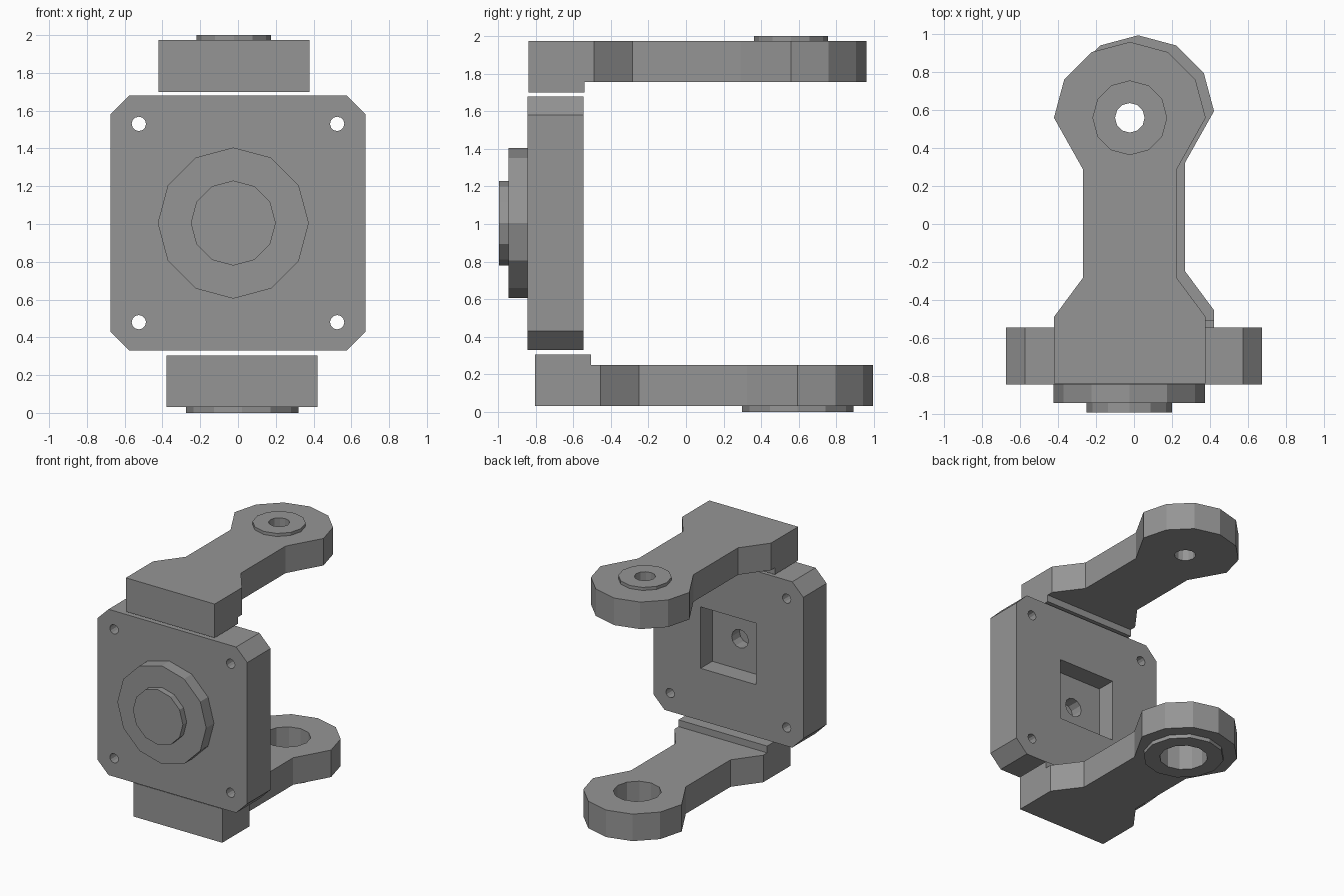
import bpy, bmesh
from math import sin, cos, tau
from mathutils import Vector

cube = bpy.data.objects.get("Cube")
if cube:
    bpy.data.objects.remove(cube, do_unlink=True)

GREY = (0.3, 0.3, 0.3, 1)
grey = bpy.data.materials.new("plain grey")
grey.use_nodes = True
grey.diffuse_color = GREY
grey.node_tree.nodes["Principled BSDF"].inputs["Base Color"].default_value = GREY


def prism(name, outline, start, end, axis="z"):
    """Extrude a 2D outline along z, or along y with the outline in x and z."""
    bm = bmesh.new()

    def place(u, v, w):
        return (u, v, w) if axis == "z" else (u, w, v)
    base = bm.faces.new([bm.verts.new(place(u, v, start)) for u, v in outline])
    extruded = bmesh.ops.extrude_face_region(bm, geom=[base])["geom"]
    moved = [g for g in extruded if isinstance(g, bmesh.types.BMVert)]
    bmesh.ops.translate(bm, verts=moved, vec=Vector(place(0, 0, end - start)))
    bmesh.ops.recalc_face_normals(bm, faces=bm.faces)
    mesh = bpy.data.meshes.new(name)
    bm.to_mesh(mesh)
    bm.free()
    mesh.materials.append(grey)
    ob = bpy.data.objects.new(name, mesh)
    bpy.context.collection.objects.link(ob)
    return ob


def ring(cx, cy, r, sides=12):
    return [(cx + r * cos(tau * i / sides), cy + r * sin(tau * i / sides)) for i in range(sides)]


def rect(x0, x1, y0, y1):
    return [(x0, y0), (x1, y0), (x1, y1), (x0, y1)]


def cut(ob, *args):
    """Subtract a prism from the object and discard the cutter."""
    cutter = prism("cutter", *args)
    cutter.hide_render = True
    mod = ob.modifiers.new("cut", "BOOLEAN")
    mod.operation = "DIFFERENCE"
    mod.solver = "EXACT"
    mod.object = cutter
    bpy.context.view_layer.objects.active = ob
    bpy.ops.object.modifier_apply(modifier=mod.name)
    bpy.data.objects.remove(cutter, do_unlink=True)


# Square mounting plate with chamfered corners
MID = 1.005
FRONT, BACK = -0.845, -0.545
h, c = 0.675, 0.575
corners = [(h, c), (c, h), (-c, h), (-h, c), (-h, -c), (-c, -h), (c, -h), (h, -c)]
plate = prism("mounting_plate", [(x, z + MID) for x, z in corners], FRONT, BACK, "y")

# Screw holes, square back pocket and its blind centre hole
for sx in (-1, 1):
    for sz in (-1, 1):
        cut(plate, ring(sx * 0.525, MID + sz * 0.525, 0.038), -1, 0, "y")
cut(plate, rect(-0.25, 0.25, MID - 0.25, MID + 0.25), BACK - 0.15, 0, "y")
cut(plate, ring(0, MID, 0.075), BACK - 0.25, BACK - 0.1, "y")

# Stepped boss on the plate front
prism("front_boss", ring(-0.025, MID, 0.4), -0.945, FRONT, "y")
prism("front_boss_cap", ring(-0.025, MID, 0.225), -0.995, -0.945, "y")


def arm(name, px, py, outer, inner, lip, boss_end, boss_r, hole_r):
    """Waisted arm around a pivot, with a thicker block at its front end."""
    side = [(0.4, -1.4), (0.4, -1.05), (0.248, -0.845), (0.248, -0.27)]
    outline = side + ring(0, 0, 0.4)[:7] + [(-x, y) for x, y in reversed(side)]
    body = prism(name, [(x + px, y + py) for x, y in outline], outer, lip)
    # Thin the arm behind the front block
    cut(body, rect(-1, 1, py - 1.1, py + 1), inner, lip + (lip - inner))
    boss = prism(name + "_pivot_boss", ring(px, py, boss_r), outer, boss_end)
    for part in (body, boss):
        cut(part, ring(px, py, hole_r), -0.5 if outer < 1 else 1.5, 0.5 if outer < 1 else 2.5)


arm("upper_arm", -0.022, 0.56, 1.975, 1.755, 1.70, 2.0, 0.197, 0.078)
arm("lower_arm", 0.022, 0.595, 0.03, 0.25, 0.305, 0.0, 0.298, 0.178)
